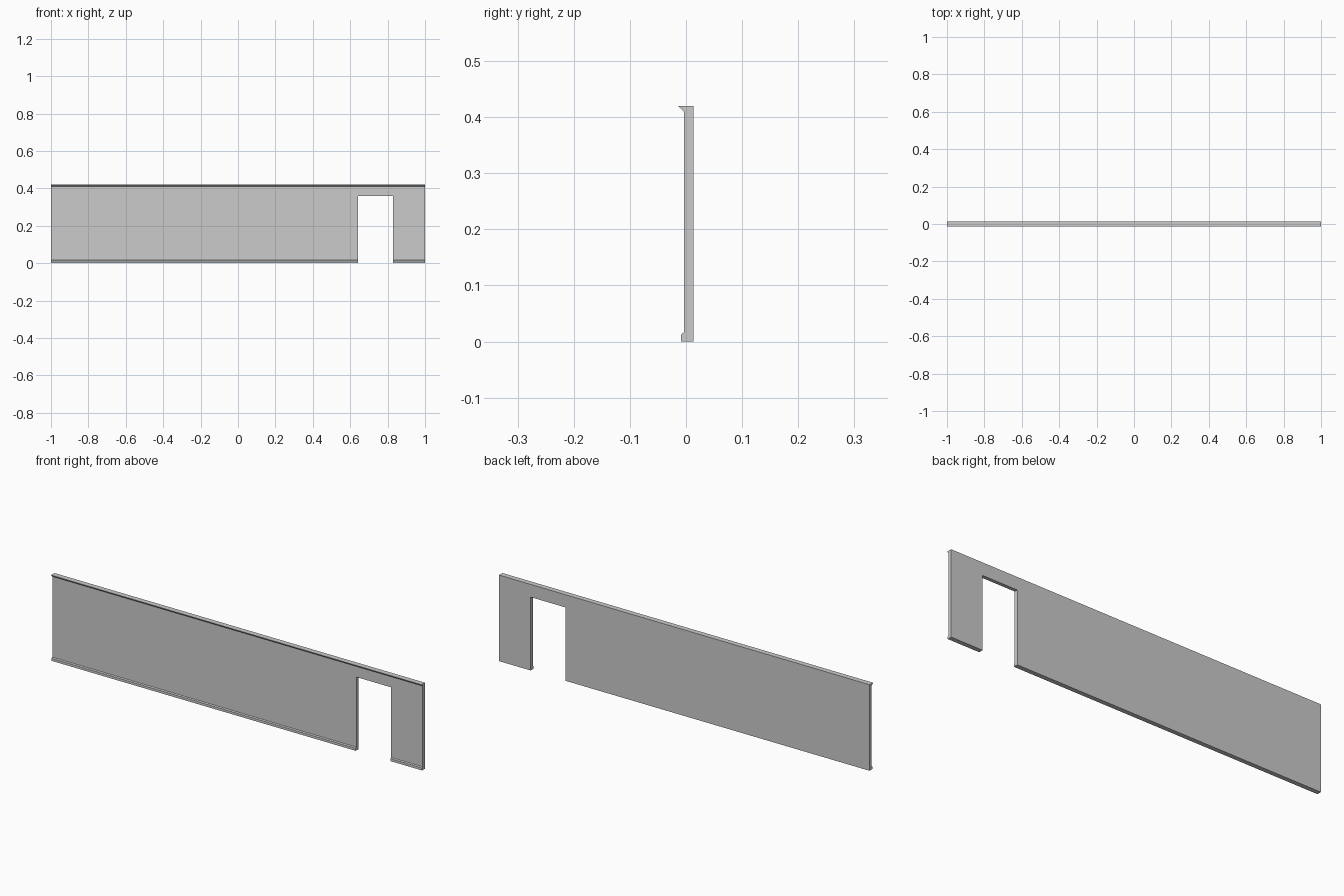
import bpy, bmesh
from mathutils import Vector

if "Cube" in bpy.data.objects:
    bpy.data.objects.remove(bpy.data.objects["Cube"])

FRONT, BACK = -0.004, 0.013      # wall faces
TOP = 0.42
DOOR_L, DOOR_R, DOOR_H = 0.642, 0.83, 0.358


def prism(name, outline, offset):
    """Extrude a closed planar outline by an offset vector."""
    bm = bmesh.new()
    face = bm.faces.new([bm.verts.new(p) for p in outline])
    ext = bmesh.ops.extrude_face_region(bm, geom=[face])
    moved = [v for v in ext["geom"] if isinstance(v, bmesh.types.BMVert)]
    bmesh.ops.translate(bm, verts=moved, vec=Vector(offset))
    bmesh.ops.recalc_face_normals(bm, faces=bm.faces)
    mesh = bpy.data.meshes.new(name)
    bm.to_mesh(mesh)
    bm.free()
    obj = bpy.data.objects.new(name, mesh)
    bpy.context.collection.objects.link(obj)
    return obj


def trim(name, profile, x0, x1):
    """Sweep a (y, z) profile along x."""
    return prism(name, [(x0, y, z) for y, z in profile], (x1 - x0, 0, 0))


# Wall panel with doorway notch
wall = [(-1, 0), (DOOR_L, 0), (DOOR_L, DOOR_H), (DOOR_R, DOOR_H),
        (DOOR_R, 0), (1, 0), (1, TOP), (-1, TOP)]
prism("wall", [(x, FRONT, z) for x, z in wall], (0, BACK - FRONT, 0))

# Skirting boards either side of the door, with a chamfered top edge
skirting = [(FRONT, 0), (-0.009, 0), (-0.009, 0.012), (-0.0075, 0.014), (FRONT, 0.016)]
trim("skirting_left", skirting, -1, DOOR_L)
trim("skirting_right", skirting, DOOR_R, 1)

# Sloped cornice along the top
cornice = [(FRONT, TOP), (-0.013, TOP), (-0.013, 0.4185), (FRONT, 0.410)]
trim("cornice", cornice, -1, 1)
